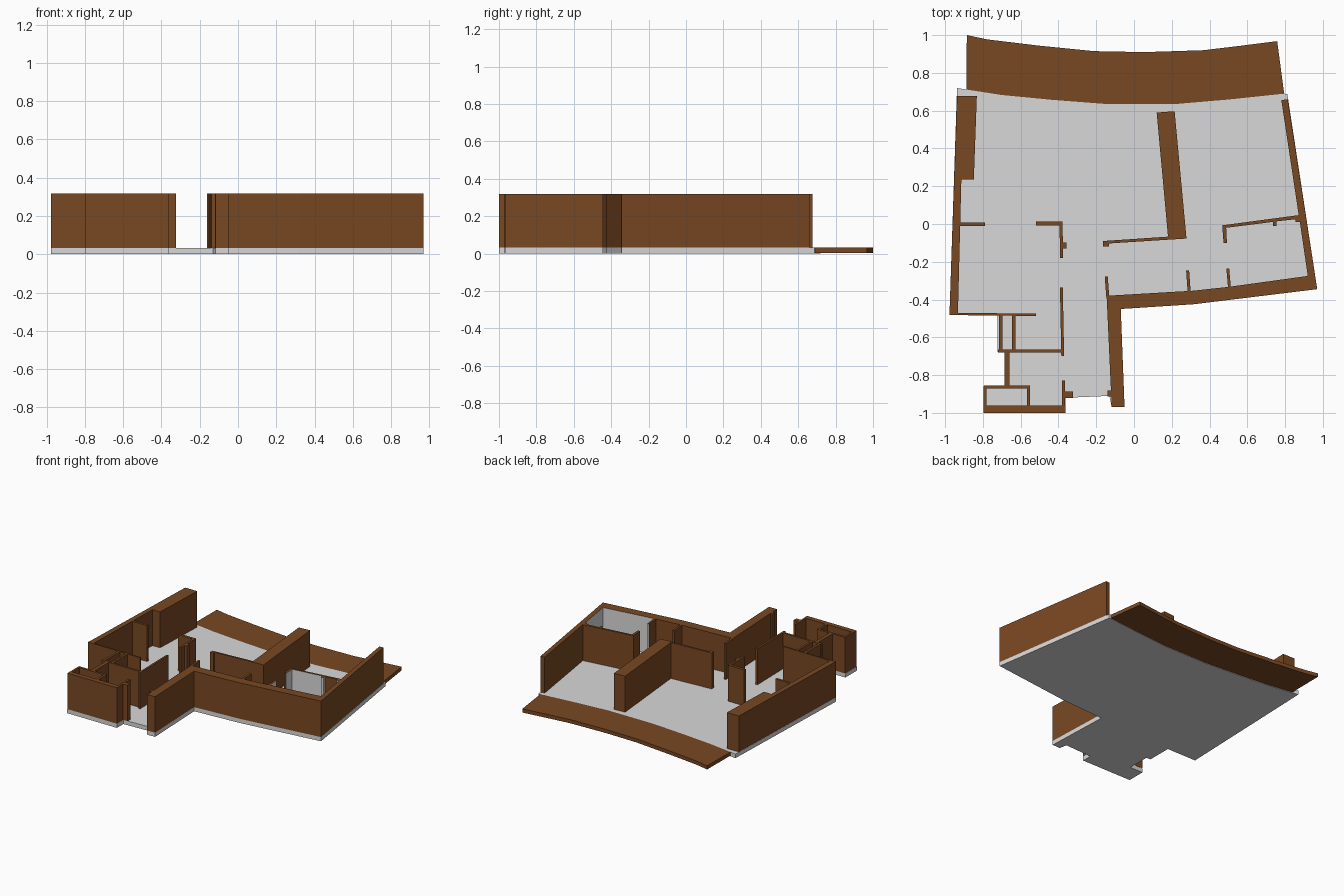
import bpy, bmesh
from mathutils import Vector

FLOOR_TOP, WALL_TOP = 0.033, 0.318


def material(name, rgb):
    m = bpy.data.materials.new(name)
    m.diffuse_color = (*rgb, 1)
    return m


BROWN = material("brown wall", (0.19, 0.064, 0.016))
GREY = material("light grey", (0.69, 0.69, 0.69))


def in_washroom(p):
    return 0.493 < p.x < 0.925 and -0.32 < p.y < 0.012


def prism(name, outline, z0, z1, mat):
    """Extrude a plan outline; wall faces looking into the washroom turn grey."""
    bm = bmesh.new()
    base = bm.faces.new([bm.verts.new((x, y, z0)) for x, y in outline])
    ext = bmesh.ops.extrude_face_region(bm, geom=[base], use_keep_orig=True)
    top = [v for v in ext["geom"] if isinstance(v, bmesh.types.BMVert)]
    bmesh.ops.translate(bm, verts=top, vec=(0, 0, z1 - z0))
    bmesh.ops.recalc_face_normals(bm, faces=bm.faces)
    bm.normal_update()
    me = bpy.data.meshes.new(name)
    me.materials.append(mat)
    me.materials.append(GREY)
    for f in bm.faces:
        probe = f.calc_center_median() + f.normal * 0.005
        if mat is BROWN and abs(f.normal.z) < 0.5 and in_washroom(probe):
            f.material_index = 1
    bm.to_mesh(me)
    bm.free()
    ob = bpy.data.objects.new(name, me)
    bpy.context.collection.objects.link(ob)
    return ob


def wall(name, outline):
    prism(name, outline, FLOOR_TOP, WALL_TOP, BROWN)


def block(name, x0, x1, y0, y1, lean=0.0):
    """Straight wall; lean shifts the top edge of the plan in x."""
    wall(name, [(x0, y0), (x1, y0), (x1 + lean, y1), (x0 + lean, y1)])


# Curved edge shared by floor and balcony, left to right
edge = [(-0.888, 0.712), (-0.70, 0.683), (-0.43, 0.657), (-0.155, 0.636),
        (0.23, 0.636), (0.50, 0.659), (0.795, 0.69)]

# Floor slab
prism("floor", [(-0.937, 0.72)] + edge + [
    (0.812, 0.688), (0.97, -0.345), (0.315, -0.425), (-0.07, -0.45),
    (-0.05, -0.968), (-0.118, -0.97), (-0.13, -0.91), (-0.362, -0.92),
    (-0.362, -1.0), (-0.798, -1.0), (-0.798, -0.857), (-0.685, -0.857),
    (-0.685, -0.677), (-0.722, -0.677), (-0.722, -0.482), (-0.977, -0.482)],
    0, FLOOR_TOP, GREY)

# Balcony plate
prism("balcony", edge + [(0.758, 0.968), (0.56, 0.943), (0.367, 0.92),
                         (0.055, 0.91), (-0.21, 0.915), (-0.51, 0.945),
                         (-0.775, 0.977), (-0.885, 1.0)],
      0.004, FLOOR_TOP, BROWN)

# Outer walls
wall("left_outer_wall", [(-0.937, 0.677), (-0.832, 0.677), (-0.848, 0.235),
                         (-0.914, 0.235), (-0.932, -0.47), (-0.52, -0.475),
                         (-0.52, -0.487), (-0.977, -0.482)])
wall("right_outer_wall", [
    (0.78, 0.656), (0.814, 0.66), (0.97, -0.345), (0.315, -0.425),
    (-0.07, -0.45), (-0.05, -0.968), (-0.118, -0.97), (-0.145, -0.38),
    (0.315, -0.353), (0.507, -0.332), (0.92, -0.275), (0.876, 0.025),
    (0.872, 0.047)])

# Thick party wall with corridor wall
wall("middle_wall", [(0.12, 0.59), (0.215, 0.597), (0.278, -0.077),
                     (-0.132, -0.103), (-0.132, -0.12), (-0.163, -0.12),
                     (-0.163, -0.09), (0.18, -0.067)])

# Washroom wall with two small jambs
wall("washroom_wall", [
    (0.467, -0.007), (0.872, 0.047), (0.888, 0.03), (0.888, 0.008),
    (0.855, 0.012), (0.855, 0.025), (0.755, 0.014), (0.755, -0.01),
    (0.735, -0.01), (0.735, 0.011), (0.488, -0.02), (0.492, -0.1),
    (0.474, -0.1)])

# Partitions: name, x0, x1, y0, y1, lean
partitions = [
    ("left_room_stub", -0.925, -0.79, -0.01, 0.008, 0),
    ("hall_corner_wall", -0.52, -0.383, -0.008, 0.013, 0),
    ("hall_upper_wall", -0.392, -0.376, -0.18, 0.013, -0.002),
    ("hall_upper_jamb", -0.378, -0.357, -0.13, -0.097, 0),
    ("hall_lower_wall", -0.385, -0.37, -0.698, -0.335, -0.007),
    ("kitchen_back_wall", -0.72, -0.375, -0.68, -0.664, 0),
    ("shaft_left_wall", -0.715, -0.697, -0.68, -0.48, 0),
    ("shaft_right_wall", -0.645, -0.628, -0.67, -0.48, 0),
    ("closet_link_wall", -0.686, -0.658, -0.86, -0.675, 0),
    ("closet_top_wall", -0.795, -0.55, -0.872, -0.855, 0),
    ("closet_left_wall", -0.796, -0.78, -0.97, -0.86, 0),
    ("closet_right_wall", -0.567, -0.55, -0.97, -0.86, 0),
    ("closet_front_wall", -0.796, -0.362, -1.0, -0.962, 0),
    ("entry_left_wall", -0.38, -0.364, -0.99, -0.828, 0),
    ("entry_left_jamb", -0.366, -0.324, -0.92, -0.887, 0),
    ("entry_right_jamb", -0.139, -0.115, -0.912, -0.882, 0),
    ("hall_right_stub", -0.147, -0.131, -0.385, -0.277, -0.008),
    ("corridor_stub", 0.284, 0.30, -0.36, -0.247, -0.008),
    ("washroom_stub", 0.498, 0.513, -0.34, -0.235, -0.009),
]
for p in partitions:
    block(*p)
